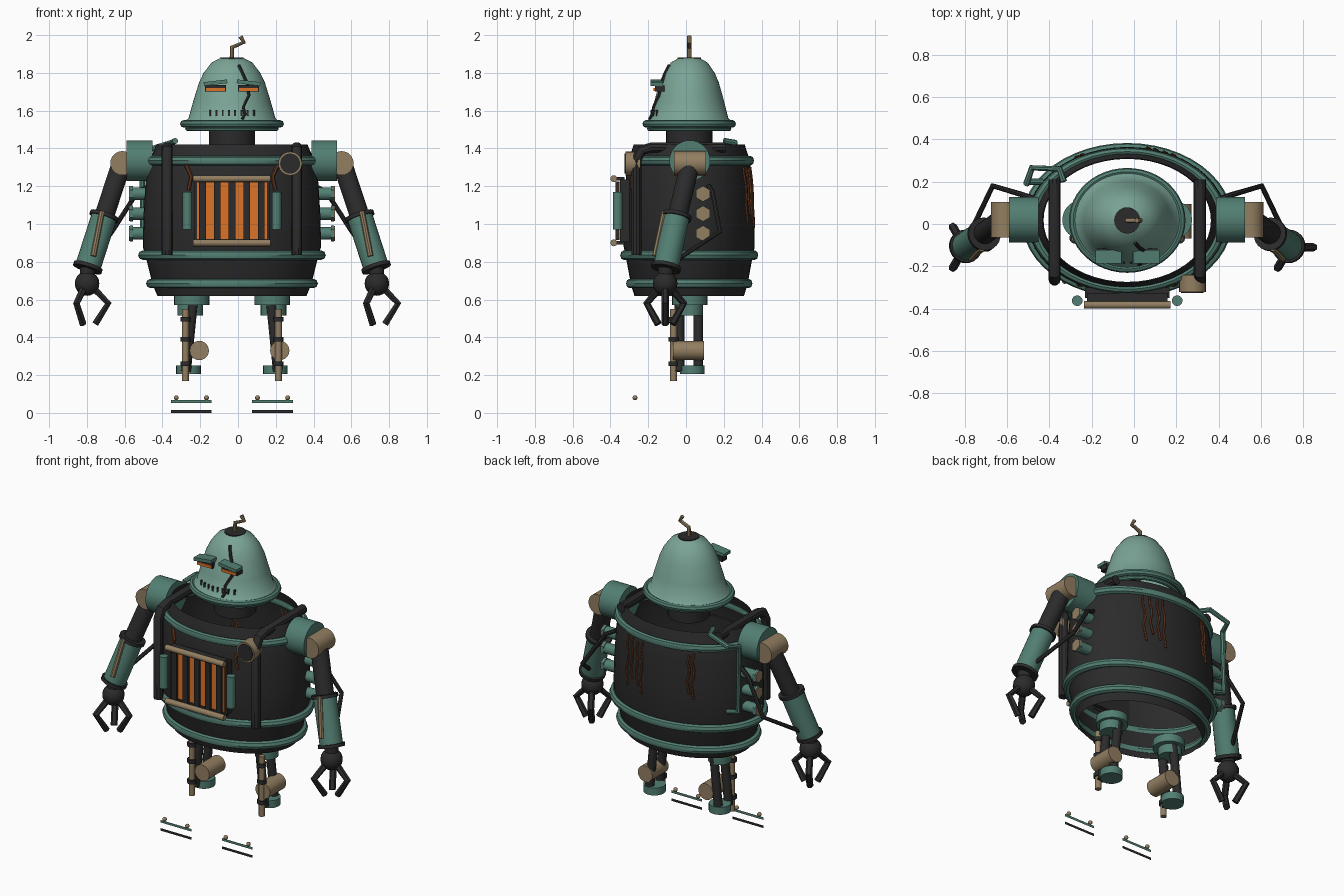
import bpy, bmesh, math
from mathutils import Vector, Matrix

if "Cube" in bpy.data.objects:
    bpy.data.objects.remove(bpy.data.objects["Cube"])

CX, CY = -0.032, 0.017   # axis of the torso, head and legs


def material(name, rgb):
    m = bpy.data.materials.new(name)
    m.diffuse_color = (*rgb, 1)
    m.use_nodes = True
    m.node_tree.nodes["Principled BSDF"].inputs["Base Color"].default_value = m.diffuse_color
    return m


TEAL = material("teal paint", (0.085, 0.21, 0.17))
PALE = material("pale teal paint", (0.195, 0.37, 0.30))
DARK = material("dark iron", (0.024, 0.024, 0.025))
TAN = material("tan brass", (0.29, 0.21, 0.12))
ORANGE = material("orange glow", (0.72, 0.17, 0.02))
RUST = material("rust", (0.14, 0.042, 0.015))


def finish(name, mesh, mat, smooth=True):
    mesh.materials.clear()
    mesh.materials.append(mat)
    ob = bpy.data.objects.new(name, mesh)
    bpy.context.collection.objects.link(ob)
    ob.location.x = CX
    if smooth:
        bpy.ops.object.select_all(action='DESELECT')
        ob.select_set(True)
        bpy.context.view_layer.objects.active = ob
        bpy.ops.object.shade_smooth_by_angle(angle=math.radians(35))
    return ob


def from_bm(name, bm, mat, smooth=True):
    bmesh.ops.recalc_face_normals(bm, faces=bm.faces)
    me = bpy.data.meshes.new(name)
    bm.to_mesh(me)
    bm.free()
    return finish(name, me, mat, smooth)


def lathe(name, profile, mat, ratio=1.0, segs=48, y=CY, closed=False):
    """Spin (radius, z) points into an open elliptical shell."""
    bm = bmesh.new()
    rows = [[bm.verts.new((r * math.cos(2 * math.pi * i / segs),
                           y + ratio * r * math.sin(2 * math.pi * i / segs), z))
             for i in range(segs)] for r, z in profile]
    pairs = list(zip(rows, rows[1:])) + ([(rows[-1], rows[0])] if closed else [])
    for a, b in pairs:
        for i in range(segs):
            j = (i + 1) % segs
            bm.faces.new((a[i], a[j], b[j], b[i]))
    return from_bm(name, bm, mat)


def ring(name, z, r, minor, mat, ratio):
    prof = [(r + minor * math.cos(math.pi * k / 4), z + minor * math.sin(math.pi * k / 4)) for k in range(8)]
    return lathe(name, prof, mat, ratio, closed=True)


def rod(name, a, b, r, mat, r2=None, sides=24):
    a, b = Vector(a), Vector(b)
    rot = (b - a).to_track_quat('Z', 'Y').to_matrix().to_4x4()
    bm = bmesh.new()
    bmesh.ops.create_cone(bm, cap_ends=True, segments=sides, radius1=r, radius2=r if r2 is None else r2,
                          depth=(b - a).length, matrix=Matrix.Translation((a + b) / 2) @ rot)
    return from_bm(name, bm, mat)


def box(name, c, size, mat, tilt=0):
    bm = bmesh.new()
    bmesh.ops.create_cube(bm, size=1, matrix=Matrix.Translation(c) @ Matrix.Rotation(tilt, 4, 'Y')
                          @ Matrix.Diagonal((*size, 1)))
    return from_bm(name, bm, mat, False)


def ball(name, c, r, mat):
    bm = bmesh.new()
    bmesh.ops.create_uvsphere(bm, u_segments=16, v_segments=10, radius=r, matrix=Matrix.Translation(c))
    return from_bm(name, bm, mat)


def pipe(name, pts, r, mat, res=2):
    cu = bpy.data.curves.new(name, 'CURVE')
    cu.dimensions = '3D'
    cu.bevel_depth, cu.bevel_resolution, cu.use_fill_caps = r, res, True
    sp = cu.splines.new('POLY')
    sp.points.add(len(pts) - 1)
    for p, co in zip(sp.points, pts):
        p.co = (*co, 1)
    tmp = bpy.data.objects.new("tmp", cu)
    bpy.context.collection.objects.link(tmp)
    me = bpy.data.meshes.new_from_object(tmp.evaluated_get(bpy.context.evaluated_depsgraph_get()))
    bpy.data.objects.remove(tmp)
    return finish(name, me, mat)


def at(profile, z):
    """Radius of a (radius, z) profile at height z."""
    for (r0, z0), (r1, z1) in zip(profile, profile[1:]):
        if z0 <= z <= z1:
            return r0 + (r1 - r0) * (z - z0) / (z1 - z0)
    return profile[-1][0]


def skin(profile, ratio, x, z, side, out=0.0):
    """Point on an elliptical shell at x, z; side is -1 for front, 1 for back."""
    r = at(profile, z)
    return (x, CY + side * (ratio * math.sqrt(max(r * r - x * x, 0)) + out), z)


# torso shell and hoops
BODY = [(0.395, 0.62), (0.42, 0.68), (0.455, 0.82), (0.472, 0.88), (0.468, 1.05), (0.455, 1.25), (0.435, 1.34), (0.40, 1.42)]
BR = 0.735
lathe("torso_shell", BODY, DARK, BR)
for z, r in ((0.685, 0.43), (0.835, 0.472), (1.335, 0.442)):
    ring("torso_hoop", z, r, 0.025, TEAL, BR)

# rust streaks down the back and at the grille corners
for x, z0, z1 in ((-0.235, 1.3, 1.02), (-0.21, 1.29, 1.05), (0.10, 1.3, 0.98),
                  (0.135, 1.29, 1.02), (0.18, 1.3, 1.05), (0.22, 1.3, 1.0)):
    pts = [skin(BODY, BR, x + 0.008 * math.sin(k * 1.9), z0 + (z1 - z0) * k / 6, 1, 0.004) for k in range(7)]
    pipe("rust_streak", pts, 0.007, RUST, 1)
for s in (-1, 1):
    pipe("rust_corner", [skin(BODY, BR, s * x, z, -1, 0.01) for x, z in
                         ((0.242, 1.31), (0.215, 1.25), (0.23, 1.18))], 0.01, RUST, 1)

# neck and bell head
rod("neck", (0, CY, 1.38), (0, CY, 1.53), 0.122, DARK, sides=32)
BELL = [(0.26, 1.535), (0.23, 1.56), (0.205, 1.65), (0.174, 1.75), (0.15, 1.80), (0.108, 1.855), (0.058, 1.88)]
HR = 0.9
lathe("head_bell", BELL, PALE, HR)
ring("head_rim", 1.53, 0.255, 0.02, TEAL, HR)
ring("head_under_rim", 1.505, 0.235, 0.013, TEAL, HR)
rod("head_cap", (0, CY, 1.868), (0, CY, 1.882), 0.062, DARK)
pipe("antenna", [(0, CY, 1.875), (0, CY, 1.935), (0.062, CY, 1.962), (0.045, CY, 1.993)], 0.012, TAN)

# eyes, brows, mouth slots and the crack
for x, tilt in ((-0.087, -0.12), (0.088, 0.12)):
    box("eye_socket", (x, -0.14, 1.718), (0.11, 0.05, 0.034), DARK)
    box("eye_slit", (x, -0.165, 1.712), (0.10, 0.012, 0.018), ORANGE)
    box("brow", (x, -0.155, 1.748), (0.125, 0.065, 0.02), TEAL, tilt)
for k in range(8):
    x = -0.115 + k * 0.033
    box("mouth_slot", skin(BELL, HR, x, 1.588, -1), (0.01, 0.012, 0.03), DARK)
pipe("face_crack", [skin(BELL, HR, x, z, -1, 0.003) for x, z in
                    ((0.037, 1.84), (0.06, 1.79), (0.08, 1.745), (0.09, 1.68), (0.06, 1.62), (0.068, 1.58), (0.055, 1.555))],
     0.009, DARK, 1)

# front furnace grille
box("grille_back", (0, -0.325, 1.07), (0.40, 0.05, 0.33), DARK)
box("grille_glow", (0, -0.353, 1.07), (0.37, 0.008, 0.30), ORANGE)
for k in range(5):
    box("grille_bar", (-0.156 + k * 0.078, -0.362, 1.07), (0.035, 0.022, 0.31), DARK)
for z in (0.90, 1.24):
    rod("grille_rail", (-0.205, -0.382, z), (0.205, -0.382, z), 0.018, TAN)
    box("grille_bracket", (0, -0.35, z), (0.38, 0.05, 0.018), DARK)
for s in (-1, 1):
    rod("grille_side_tube", (s * 0.236, -0.362, 0.97), (s * 0.236, -0.362, 1.17), 0.025, TEAL)

# front pipes bending over the torso, and the gauge
for s in (-1, 1):
    pipe("front_pipe", [(s * 0.343, -0.262, 0.835), (s * 0.343, -0.262, 1.34), (s * 0.343, -0.235, 1.39),
                        (s * 0.343, -0.18, 1.405), (s * 0.343, 0.21, 1.405)], 0.029, DARK, 3)
rod("gauge_body", (0.308, -0.32, 1.32), (0.308, -0.24, 1.32), 0.063, TAN)
rod("gauge_face", (0.308, -0.326, 1.32), (0.308, -0.318, 1.32), 0.053, DARK)

# coolant line down the back corner
pipe("coolant_line", [(-0.30, 0.20, 1.44), (-0.32, 0.26, 1.43), (-0.45, 0.265, 1.39), (-0.475, 0.19, 1.37),
                      (-0.475, 0.20, 0.96), (-0.40, 0.20, 0.94)], 0.016, TEAL)


# arms
def v(s, x, y, z):
    return (s * x, y, z)


for s in (-1, 1):
    rod("shoulder_drum", v(s, 0.42, 0.02, 1.335), v(s, 0.557, 0.02, 1.335), 0.108, TEAL, sides=32)
    rod("shoulder_pin", v(s, 0.58, -0.063, 1.322), v(s, 0.58, 0.105, 1.322), 0.064, TAN)
    rod("upper_arm", v(s, 0.588, 0.02, 1.31), v(s, 0.69, -0.055, 1.0), 0.052, DARK)
    rod("forearm", v(s, 0.678, -0.05, 1.035), v(s, 0.765, -0.107, 0.765), 0.068, TEAL)
    for t in (-0.02, 0.98):
        p, d = Vector(v(s, 0.678, -0.05, 1.035)), Vector(v(s, 0.087, -0.057, -0.27))
        rod("forearm_band", p + d * (t - 0.035), p + d * (t + 0.035), 0.079, DARK)
    pipe("forearm_rod", [v(s, 0.688, -0.115, 1.065), v(s, 0.734, -0.165, 0.83)], 0.015, TAN)
    rod("wrist", v(s, 0.765, -0.107, 0.77), v(s, 0.767, -0.11, 0.69), 0.04, DARK)
    ball("hand", v(s, 0.767, -0.11, 0.685), 0.065, DARK)
    for k in range(3):
        a = math.radians(120 * k)
        pts = [(s * 0.767 + r * math.cos(a), -0.11 + r * math.sin(a), 0.685 + dz)
               for r, dz in ((0.035, -0.025), (0.112, -0.105), (0.043, -0.215))]
        pipe("claw_finger", pts, 0.02, DARK, 1)
    pipe("arm_hose", [v(s, 0.44, 0.12, 1.2), v(s, 0.50, 0.14, 1.17), v(s, 0.635, 0.18, 0.96),
                      v(s, 0.745, -0.05, 0.81)], 0.013, DARK)
    # exhaust stubs below the shoulder
    for z in (0.95, 1.055, 1.16):
        rod("exhaust_stub", v(s, 0.40, 0.09, z), v(s, 0.535, 0.09, z), 0.033, TEAL)
        rod("exhaust_flange", v(s, 0.525, 0.09, z), v(s, 0.54, 0.09, z), 0.042, TEAL, sides=6)
        rod("exhaust_cap", v(s, 0.54, 0.09, z), v(s, 0.546, 0.09, z), 0.04, TAN, sides=6)

# legs
for s in (-1, 1):
    rod("hip_plate", v(s, 0.213, 0.02, 0.57), v(s, 0.213, 0.02, 0.62), 0.093, TEAL, sides=32)
    rod("hip_socket", v(s, 0.22, 0.02, 0.515), v(s, 0.22, 0.02, 0.57), 0.068, TEAL)
    for y in (-0.035, 0.065):
        rod("leg_strut", v(s, 0.208, y, 0.57), v(s, 0.243, y, 0.22), 0.026, DARK)
    rod("leg_piston", v(s, 0.246, -0.066, 0.17), v(s, 0.246, -0.066, 0.55), 0.018, TAN)
    for z in (0.26, 0.39, 0.495):
        rod("piston_collar", v(s, 0.246, -0.066, z - 0.012), v(s, 0.246, -0.066, z + 0.012), 0.027, DARK)
    x = s * 0.213 + 0.04
    rod("knee_drum", (x, -0.068, 0.33), (x, 0.095, 0.33), 0.051, TAN)
    rod("ankle", v(s, 0.23, 0.033, 0.205), v(s, 0.23, 0.033, 0.252), 0.065, TEAL)

    # toe trim strips and bolts
    for z, mat in ((0.06, TEAL), (0.008, DARK)):
        bm = bmesh.new()
        bm.faces.new([bm.verts.new((s * 0.215 + dx, -0.27, z + dz)) for dx, dz in
                      ((-0.108, -0.008), (0.108, -0.008), (0.108, 0.008), (-0.108, 0.008))])
        from_bm("toe_strip", bm, mat, False)
    for dx in (-0.08, 0.08):
        ball("toe_bolt", (s * 0.215 + dx, -0.27, 0.08), 0.013, TAN)
